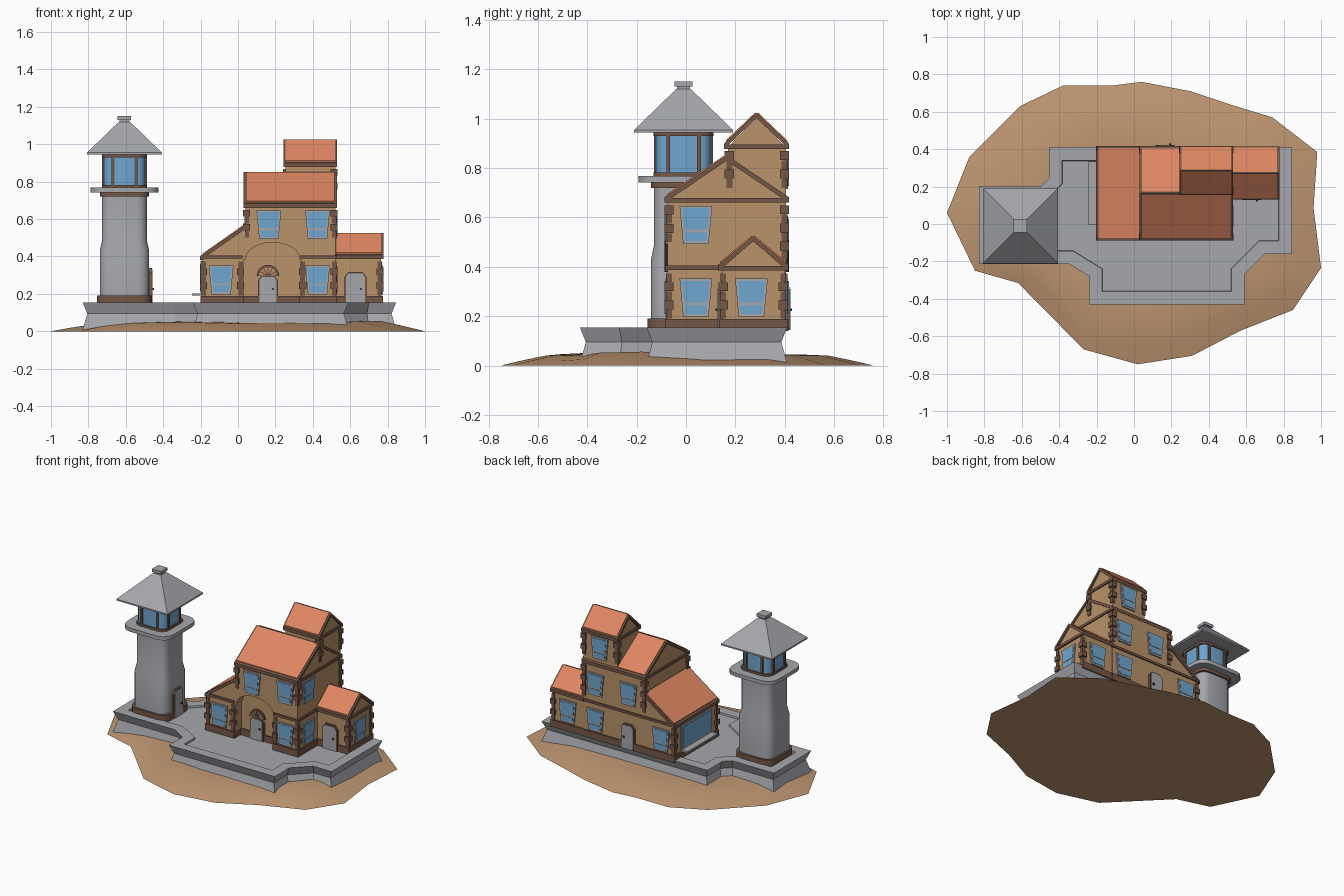
import bpy, bmesh, math
from mathutils import Vector

if "Cube" in bpy.data.objects:
    bpy.data.objects.remove(bpy.data.objects["Cube"])


def material(name, r, g, b):
    m = bpy.data.materials.new(name)
    m.diffuse_color = [((c / 255 + 0.055) / 1.055) ** 2.4 for c in (r, g, b)] + [1]
    m.use_nodes = True
    m.node_tree.nodes["Principled BSDF"].inputs["Base Color"].default_value = m.diffuse_color
    return m


SAND = material("sand", 190, 150, 113)
WALL = material("tan plaster", 184, 146, 106)
STONE = material("grey stone", 165, 167, 172)
WOOD = material("brown timber", 116, 86, 70)
TILE = material("orange tile", 222, 134, 98)
GLASS = material("blue glass", 112, 166, 208)
DARK = material("dark metal", 70, 62, 58)


def mesh(name, verts, faces, mat, smooth=False):
    bm = bmesh.new()
    vs = [bm.verts.new(v) for v in verts]
    for f in faces:
        bm.faces.new([vs[i] for i in f])
    bmesh.ops.recalc_face_normals(bm, faces=bm.faces)
    me = bpy.data.meshes.new(name)
    bm.to_mesh(me)
    bm.free()
    me.materials.append(mat)
    ob = bpy.data.objects.new(name, me)
    bpy.context.collection.objects.link(ob)
    if smooth:
        bpy.ops.object.select_all(action='DESELECT')
        ob.select_set(True)
        bpy.context.view_layer.objects.active = ob
        bpy.ops.object.shade_smooth_by_angle(angle=math.radians(35))
    return ob


def loft(name, rings, mat, smooth=False):
    """Closed skin through rings with equal point counts."""
    n = len(rings[0])
    faces = [(k * n + i, k * n + (i + 1) % n, (k + 1) * n + (i + 1) % n, (k + 1) * n + i)
             for k in range(len(rings) - 1) for i in range(n)]
    faces += [tuple(range(n)), tuple(range((len(rings) - 1) * n, len(rings) * n))]
    return mesh(name, [v for r in rings for v in r], faces, mat, smooth)


def prism(name, pts, axis, a0, a1, mat):
    """Extrude a 2D profile along x, y or z."""
    put = {'x': lambda a, u, v: (a, u, v), 'y': lambda a, u, v: (u, a, v),
           'z': lambda a, u, v: (u, v, a)}[axis]
    return loft(name, [[put(a, u, v) for u, v in pts] for a in (a0, a1)], mat)


def box(name, x0, x1, y0, y1, z0, z1, mat):
    return prism(name, [(x0, y0), (x1, y0), (x1, y1), (x0, y1)], 'z', z0, z1, mat)


# ---- sandy island
shore = [(-1, .06), (-.88, .36), (-.61, .63), (-.38, .74), (-.12, .74), (.04, .76), (.30, .71),
         (.51, .64), (.74, .57), (.98, .385), (.96, .085), (1, -.235), (.85, -.46), (.57, -.57),
         (.31, -.705), (.02, -.75), (-.27, -.67), (-.62, -.315), (-.85, -.25)]


def ground(s, z):
    out = []
    for x, y in shore:
        x, y = x * s, y * s
        bump = sum(.02 * math.exp(-((x - a) ** 2 + (y - b) ** 2) / .03)
                   for a, b in ((-.35, -.38), (.72, -.25)))
        out.append((x, y, z + bump * (s < 1)))
    return out


loft("island", [ground(s, z) for s, z in ((1, 0), (.9, .018), (.76, .04), (.6, .045), (.3, .045))],
     SAND, True)

# ---- stone terrace with waisted sides and a sunken floor
edge = [(-.83, .2), (-.5, .2), (-.455, .245), (-.455, .41), (.845, .41), (.845, -.16), (.70, -.16),
        (.59, -.27), (.59, -.43), (-.24, -.43), (-.24, -.28), (-.345, -.215), (-.83, -.215)]


def inset(d, z):
    out = []
    for i, p in enumerate(edge):
        p, a, b = Vector(p), Vector(edge[i - 1]), Vector(edge[(i + 1) % len(edge)])
        e1, e2 = (p - a).normalized(), (b - p).normalized()
        n1, n2 = Vector((e1.y, -e1.x)), Vector((e2.y, -e2.x))
        q = p + (n1 + n2) * d / (1 + n1.dot(n2))
        out.append((q.x, q.y, z))
    return out


loft("terrace", [inset(d, z) for d, z in ((0, .01), (.024, .095), (0, .155), (.07, .155),
                                          (.072, .143))], STONE)

# ---- lighthouse
TX, TY = -.607, -.01


def tower(name, layers, mat, corner=.42):
    rings = []
    for h, z in layers:
        c = h * corner
        rings.append([(TX + sx * (h - c) + c * math.cos(math.radians(q + t)),
                       TY + sy * (h - c) + c * math.sin(math.radians(q + t)), z)
                      for q, sx, sy in ((0, 1, 1), (90, -1, 1), (180, -1, -1), (270, 1, -1))
                      for t in (0, 30, 60, 90)])
    return loft(name, rings, mat, True)


tower("tower_plinth", [(.146, .14), (.146, .19)], WOOD)
tower("tower_shaft", [(.132, .18), (.132, .43), (.12, .485), (.12, .73)], STONE)
tower("tower_collar", [(.132, .72), (.132, .747)], WOOD)
tower("gallery", [(.182, .742), (.182, .768)], STONE)
tower("lantern_sill", [(.121, .765), (.121, .783)], WOOD)
tower("lantern_glass", [(.112, .77), (.112, .945)], GLASS)
tower("lantern_head", [(.121, .93), (.121, .95)], WOOD)
for sx in (-1, 1):
    for sy in (-1, 1):
        for u, v in ((.112, .062), (.062, .112)):
            x, y = TX + sx * u, TY + sy * v
            box("lantern_post", x - .008, x + .008, y - .008, y + .008, .77, .945, WOOD)


def square(h, z):
    return [(TX + a * h, TY + b * h, z) for a, b in ((-1, -1), (1, -1), (1, 1), (-1, 1))]


loft("lantern_roof", [square(.2, .945), square(.2, .955), square(.03, 1.12)], STONE)
loft("roof_cap", [square(.027, 1.11), square(.027, 1.13), square(.036, 1.13), square(.036, 1.15)], STONE)

# ---- house walls
prism("left_wing", [(-.19, .14), (.03, .14), (.03, .555), (-.19, .395)], 'y', -.075, .405, WALL)
box("main_lower", .02, .52, -.005, .405, .14, .5, WALL)
arch = [(.185 - .145 * math.cos(math.pi * i / 12), .385 + .09 * math.sin(math.pi * i / 12))
        for i in range(13)]
prism("arched_front", [(.02, .5), (.02, .385)] + arch + [(.34, .385), (.34, .14), (.52, .14), (.52, .5)],
      'y', -.075, 0, WALL)


def gable_walls(name, x0, x1, y0, y1, z0, ze, zr):
    prism(name, [(y0, z0), (y1, z0), (y1, ze), ((y0 + y1) / 2, zr), (y0, ze)], 'x', x0, x1, WALL)


def gable_roof(name, x0, x1, y0, y1, ze, zr):
    ym, t = (y0 + y1) / 2, .022
    prism(name + "_boards", [(y0, ze), (ym, zr), (y1, ze), (y1, ze - t), (ym, zr - t), (y0, ze - t)],
          'x', x0, x1, WOOD)
    for e in (y0, y1):
        p = [(e + (ym - e) * k, ze + (zr - ze) * k) for k in (.05, .96)]
        q = [(u, v + .006) for u, v in reversed(p)]
        prism(name + "_tiles", p + q, 'x', x0 + .012, x1 - .012, TILE)
    for x in (x0, x1 - .012):
        box(name + "_tie", x, x + .012, y0, y1, ze - .022, ze - .004, WOOD)


gable_walls("main_upper", .04, .52, -.075, .405, .48, .67, .835)
gable_roof("main_roof", .03, .528, -.087, .417, .682, .852)
gable_walls("top_room", .253, .52, .17, .405, .5, .885, 1.005)
gable_roof("top_roof", .243, .53, .155, .417, .9, 1.025)
gable_walls("right_wing", .5, .765, .145, .4, .14, .395, .505)
gable_roof("right_wing_roof", .515, .777, .13, .415, .408, .525)

# lean-to roof of the left wing
a, b = Vector((-.203, .4)), Vector((.04, .57))
low = Vector((0, -.022))
prism("leanto_boards", [a, b, b + low, a + low], 'y', -.087, .417, WOOD)
p, q, up = a.lerp(b, .05), a.lerp(b, .97), Vector((0, .006))
prism("leanto_tiles", [p, q, q + up, p + up], 'y', -.075, .405, TILE)

# ---- plinths and floor belts
for x0, x1, y0, y1 in ((-.2, .03, -.085, .415), (.33, .53, -.085, .2), (.02, .53, -.015, .415),
                       (.5, .775, .135, .412)):
    box("plinth", x0, x1, y0, y1, .14, .188, WOOD)
box("belt_left", -.2, .025, -.085, -.07, .388, .405, WOOD)
box("belt_left_end", -.2, -.185, -.085, .415, .38, .398, WOOD)
box("belt_bay", .335, .53, -.085, .14, .388, .405, WOOD)
box("belt_back", -.2, .53, .395, .413, .388, .405, WOOD)


# ---- corner stones, alternating wide and narrow
def quoins(x, y, z0, z1):
    n = max(2, round((z1 - z0) / .037))
    h = (z1 - z0) / n
    for i in range(n):
        r = .019 if i % 2 else .012
        box("corner_stone", x - r, x + r, y - r, y + r, z0 + i * h, z0 + i * h + h * .96, WOOD)


for x, y in ((-.184, -.069), (.014, -.069), (.346, -.069), (.514, -.069), (-.184, .399),
             (.759, .151), (.759, .394)):
    quoins(x, y, .19, .375)
for x, y in ((.046, -.069), (.514, -.069), (.514, .399), (.046, .399)):
    quoins(x, y, .5 if y < 0 else .43, .65)
for x, y in ((.259, .399), (.514, .399), (.514, .176)):
    quoins(x, y, .72, .87)


# ---- windows: tapered stone frame with two panes
def window(axis, at, s, c, z, w=.066, h=.155):
    def plate(name, k0, k1, m, d, mat):
        def half(k):
            return w * (.78 + .22 * k) - m
        prism(name, [(c - half(k0), z + k0 * h), (c + half(k0), z + k0 * h),
                     (c + half(k1), z + k1 * h), (c - half(k1), z + k1 * h)],
              axis, at - s * .004, at + s * d, mat)
    plate("window_frame", 0, 1, 0, .009, STONE)
    plate("window_pane_low", .08, .3, .01, .012, GLASS)
    plate("window_pane_high", .38, .94, .01, .012, GLASS)


for x, z in ((-.09, .197), (.425, .197), (.165, .492), (.425, .492)):
    window('y', -.075, -1, x, z)
    window('y', .405, 1, x, z if z < .4 else .45)
window('y', .4, 1, .645, .197)
window('y', .405, 1, .39, .715)
window('x', .52, 1, .04, .197)
window('x', .52, 1, .04, .492)
window('x', .765, 1, .265, .197)

# wide display window with ledge on the left end
box("wide_window_frame", -.2, -.18, -.005, .335, .2, .375, STONE)
box("wide_window_glass", -.203, -.18, .01, .32, .215, .36, GLASS)
box("wide_window_ledge", -.245, -.18, -.005, .335, .19, .202, STONE)


# ---- doors
def door(axis, at, s, c, w, top):
    for name, g, d, mat in (("door_frame", .008, .014, WOOD), ("door_leaf", 0, .018, STONE)):
        prism(name, [(c - w - g, .143), (c + w + g, .143), (c + w + g, top - .018),
                     (c + w - .014, top + g), (c - w + .014, top + g), (c - w - g, top - .018)],
              axis, at - s * .01, at + s * d, mat)
    k = c + w * .6
    prism("door_knob", [(k - .006, .22), (k + .006, .22), (k + .006, .232), (k - .006, .232)],
          axis, at, at + s * .025, DARK)


door('y', .145, -1, .628, .05, .31)
door('y', .405, 1, .165, .045, .31)
door('x', TX + .132, 1, TY, .045, .33)
door('y', -.005, -1, .16, .046, .29)


# fanlight over the front door
def half_disc(name, r, y, mat):
    prism(name, [(.16 + r * math.cos(math.pi * i / 12), .295 + r * math.sin(math.pi * i / 12))
                 for i in range(13)], 'y', 0, y, mat)


half_disc("fanlight_frame", .06, -.014, WOOD)
half_disc("fanlight", .047, -.017, WALL)
half_disc("fanlight_hub", .016, -.02, WOOD)
for i in range(1, 6):
    d = Vector((math.cos(math.pi * i / 6), math.sin(math.pi * i / 6)))
    n, o = Vector((-d.y, d.x)) * .003, Vector((.16, .295))
    prism("fanlight_spoke", [o - n, o + d * .05 - n, o + d * .05 + n, o + n], 'y', 0, -.02, WOOD)
